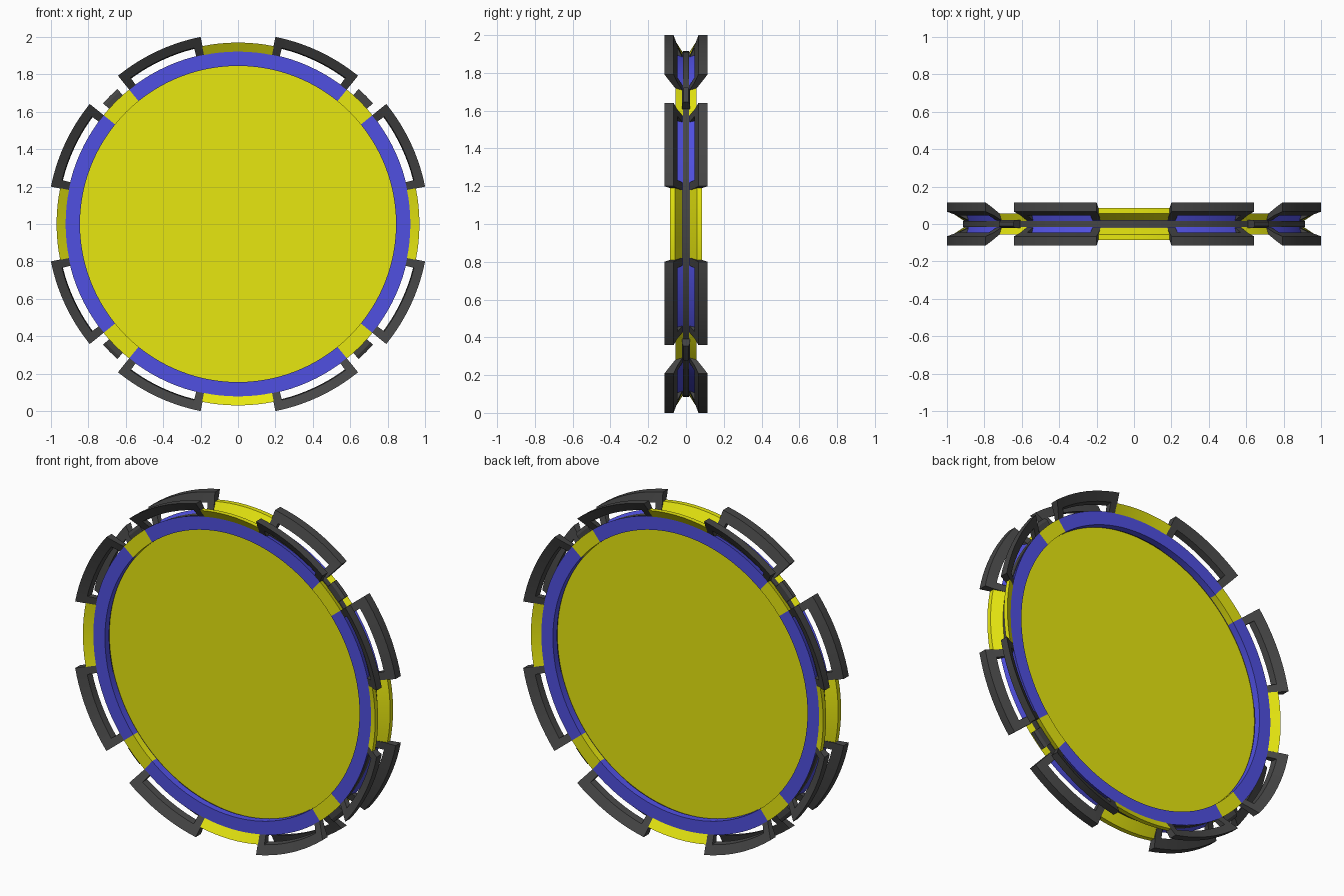
import bpy, bmesh
from math import sin, cos, radians

if "Cube" in bpy.data.objects:
    bpy.data.objects.remove(bpy.data.objects["Cube"])

CENTRE_Z = 1.0


def material(name, rgb):
    m = bpy.data.materials.new(name)
    m.diffuse_color = (*rgb, 1)
    m.use_nodes = True
    m.node_tree.nodes["Principled BSDF"].inputs["Base Color"].default_value = m.diffuse_color
    return m


YELLOW = material("yellow", (0.8, 0.8, 0.005))
BLUE = material("blue", (0.08, 0.08, 0.75))
DARK = material("dark_grey", (0.06, 0.06, 0.06))


def polar(r, y, deg):
    a = radians(deg)
    return (r * cos(a), y, CENTRE_Z + r * sin(a))


def finish(name, bm, mat):
    bmesh.ops.recalc_face_normals(bm, faces=bm.faces)
    me = bpy.data.meshes.new(name)
    bm.to_mesh(me)
    bm.free()
    ob = bpy.data.objects.new(name, me)
    bpy.context.collection.objects.link(ob)
    me.materials.append(mat)
    bpy.ops.object.select_all(action='DESELECT')
    ob.select_set(True)
    bpy.context.view_layer.objects.active = ob
    bpy.ops.object.shade_smooth_by_angle(angle=radians(20))
    return ob


def sweep(name, profile, a0, a1, steps, mat):
    """Revolve a closed (radius, y) profile about the centre axis."""
    bm = bmesh.new()
    full = abs(a1 - a0) >= 360
    rows = [[bm.verts.new(polar(r, y, a0 + (a1 - a0) * i / steps)) for r, y in profile]
            for i in range(steps if full else steps + 1)]
    n = len(profile)
    for i in range(steps):
        p, q = rows[i], rows[(i + 1) % len(rows)]
        for j in range(n):
            bm.faces.new((p[j], p[(j + 1) % n], q[(j + 1) % n], q[j]))
    if not full:
        bm.faces.new(rows[0])
        bm.faces.new(rows[-1])
    return finish(name, bm, mat)


def bracket(name, a0, a1, side):
    """Flared U-shaped frame: two posts joined by an outer arc."""
    outer = [(0.915, 0.05), (0.97, 0.085), (1.02, 0.115)]
    inner = [(0.905, 0.016), (0.965, 0.046), (1.02, 0.066)]
    post, n = 2.7, 8
    angles = [a0] + [a0 + post + (a1 - a0 - 2 * post) * i / n for i in range(n + 1)] + [a1]
    bm = bmesh.new()
    grids = [[[bm.verts.new(polar(r, y * side, a)) for r, y in line] for a in angles]
             for line in (outer, inner)]
    cells = {(i, j) for i in range(len(angles) - 1) for j in (0, 1)
             if j == 1 or i in (0, len(angles) - 2)}
    for i, j in cells:
        loop = [(i, j), (i + 1, j), (i + 1, j + 1), (i, j + 1)]
        for g in grids:
            bm.faces.new([g[u][v] for u, v in loop])
        # close the edges that have no neighbouring cell
        near = [(i, j - 1), (i + 1, j), (i, j + 1), (i - 1, j)]
        for k in range(4):
            if near[k] not in cells:
                (u, v), (s, t) = loop[k], loop[(k + 1) % 4]
                bm.faces.new((grids[0][u][v], grids[0][s][t], grids[1][s][t], grids[1][u][v]))
    loose = [v for v in bm.verts if not v.link_faces]
    bmesh.ops.delete(bm, geom=loose, context='VERTS')
    return finish(name, bm, DARK)


# central disc
bm = bmesh.new()
bmesh.ops.create_cone(bm, cap_ends=True, segments=120, radius1=0.855, radius2=0.855, depth=0.01)
for v in bm.verts:
    x, y, z = v.co
    v.co = (x, z, CENTRE_Z + y)
finish("disc", bm, YELLOW)

# dark core ring between the two halves
sweep("core_ring", [(0.85, -0.017), (0.915, -0.017), (0.915, 0.017), (0.85, 0.017)],
      0, 360, 120, DARK)

ring = [(0.845, 0.015), (0.91, 0.015), (0.925, 0.055), (0.845, 0.055)]
flange = [(0.905, 0.015), (0.92, 0.054), (0.97, 0.085), (0.97, 0.057)]

for label, side in (("front", -1), ("back", 1)):
    ring_s = [(r, y * side) for r, y in ring]
    flange_s = [(r, y * side) for r, y in flange]
    for k in range(4):
        a, d = 90 * k, 90 * k + 45
        # ring segments
        sweep(f"{label}_blue_segment_{k}", ring_s, a - 39, a + 39, 26, BLUE)
        sweep(f"{label}_yellow_segment_{k}", ring_s, d - 6, d + 6, 4, YELLOW)
        # flared yellow rim pieces
        sweep(f"{label}_rim_flange_{k}", flange_s, a - 11.4, a + 11.4, 8, YELLOW)
        # dark frames on both sides of each rim piece
        bracket(f"{label}_bracket_{k}_a", a + 11.3, a + 39, side)
        bracket(f"{label}_bracket_{k}_b", a - 39, a - 11.3, side)

# small bevelled lugs on the diagonals
for k in range(4):
    d = 90 * k + 45
    lug = sweep(f"diagonal_lug_{k}",
                [(0.89, -0.022), (0.95, -0.022), (0.968, -0.012),
                 (0.968, 0.012), (0.95, 0.022), (0.89, 0.022)], d - 3.2, d + 3.2, 2, DARK)
